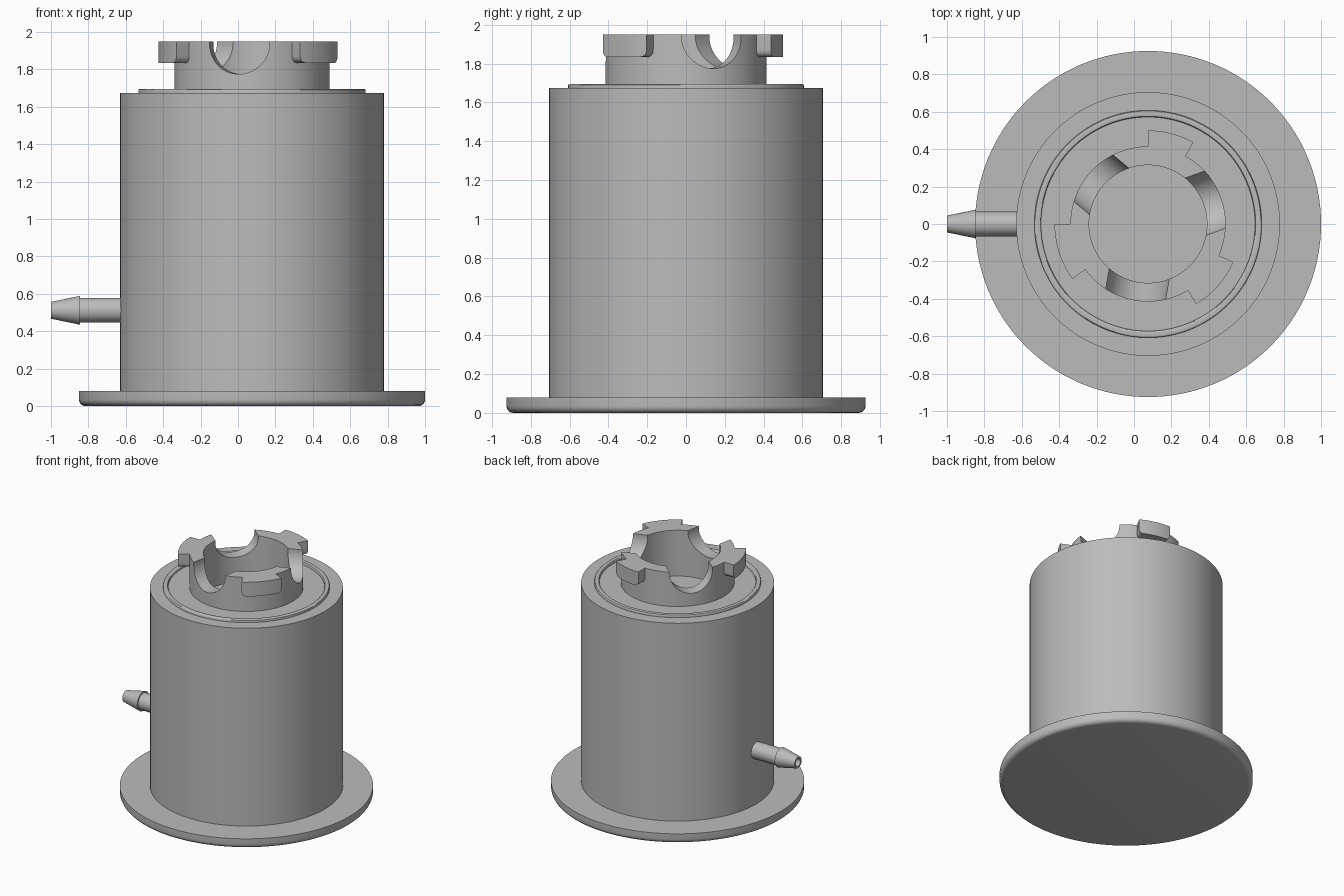
import bpy, bmesh, math
from mathutils import Vector, Matrix

cube = bpy.data.objects.get("Cube")
if cube:
    bpy.data.objects.remove(cube, do_unlink=True)

CX = 0.075          # axis of the round parts
SEGMENTS = 128

grey = bpy.data.materials.new("plain grey")
grey.use_nodes = True
grey.diffuse_color = (0.5, 0.5, 0.5, 1)
grey.node_tree.nodes["Principled BSDF"].inputs["Base Color"].default_value = (0.5, 0.5, 0.5, 1)


def finish(name, bm, location=(CX, 0, 0)):
    bmesh.ops.remove_doubles(bm, verts=bm.verts, dist=1e-5)
    bmesh.ops.recalc_face_normals(bm, faces=bm.faces)
    mesh = bpy.data.meshes.new(name)
    bm.to_mesh(mesh)
    bm.free()
    obj = bpy.data.objects.new(name, mesh)
    obj.location = location
    bpy.context.collection.objects.link(obj)
    mesh.materials.append(grey)
    return obj


def activate(obj):
    bpy.ops.object.select_all(action='DESELECT')
    obj.select_set(True)
    bpy.context.view_layer.objects.active = obj


def smooth(obj):
    activate(obj)
    bpy.ops.object.shade_smooth_by_angle(angle=math.radians(30))


def lathe(name, profile, closed=False, steps=SEGMENTS, **kw):
    """Spin a (radius, height) profile about z."""
    bm = bmesh.new()
    verts = [bm.verts.new((r, 0, z)) for r, z in profile]
    edges = [bm.edges.new(pair) for pair in zip(verts, verts[1:])]
    if closed:
        edges.append(bm.edges.new((verts[-1], verts[0])))
    bmesh.ops.spin(bm, geom=verts + edges, cent=(0, 0, 0), axis=(0, 0, 1),
                   angle=math.tau, steps=steps, use_merge=True)
    return finish(name, bm, **kw)


def arc(r, z, radius, start, end, count=5):
    angles = [math.radians(start + (end - start) * i / count) for i in range(count + 1)]
    return [(r + radius * math.cos(a), z + radius * math.sin(a)) for a in angles]


# Base flange with a rounded lower edge
smooth(lathe("base_flange", [(0, 0)] + arc(0.89, 0.035, 0.035, -90, 0) + [(0.925, 0.08), (0, 0.08)]))

# Main body with a shallow round pocket in its top
smooth(lathe("body", [(0, 0.07), (0.705, 0.07), (0.705, 1.675), (0.315, 1.675),
                      (0.315, 1.58), (0, 1.58)]))

# Raised sealing lip on the body top
smooth(lathe("sealing_lip", [(0.572, 1.67), (0.608, 1.67)] + arc(0.6, 1.687, 0.008, 0, 90, 3)
             + arc(0.58, 1.687, 0.008, 90, 180, 3), closed=True))

# Collar cut by three round notches
collar = lathe("collar", [(0.315, 1.66), (0.415, 1.66), (0.415, 1.95), (0.315, 1.95)], closed=True)
for degrees in (20, 140, 260):
    direction = Vector((math.cos(math.radians(degrees)), math.sin(math.radians(degrees)), 0))
    bm = bmesh.new()
    bmesh.ops.create_cone(bm, cap_ends=True, segments=64, radius1=0.163, radius2=0.163, depth=0.4)
    bmesh.ops.transform(bm, verts=bm.verts, matrix=direction.to_track_quat('Z', 'Y').to_matrix().to_4x4())
    cutter = finish("notch_cutter", bm, Vector((CX, 0, 1.938)) + direction * 0.37)
    cutter.hide_render = True
    cut = collar.modifiers.new("notch", 'BOOLEAN')
    cut.operation = 'DIFFERENCE'
    cut.solver = 'EXACT'
    cut.object = cutter
    activate(collar)
    bpy.ops.object.modifier_apply(modifier=cut.name)
    bpy.data.objects.remove(cutter, do_unlink=True)
smooth(collar)


# Locking tabs around the collar, rounded at their lower corners
def locking_tab(name, start, end, inner=0.4, outer=0.5, low=1.835, high=1.95, corner=0.035, columns=28):
    bm = bmesh.new()
    a, b = math.radians(start), math.radians(end)
    previous = None
    for i in range(columns + 1):
        t = a + (b - a) * (1 - math.cos(math.pi * i / columns)) / 2
        gap = corner - min(corner, outer * min(t - a, b - t))
        bottom = low + corner - math.sqrt(max(0, corner ** 2 - gap ** 2))
        ring = [bm.verts.new((r * math.cos(t), r * math.sin(t), z))
                for r, z in ((inner, bottom), (outer, bottom), (outer, high), (inner, high))]
        if previous:
            for k in range(4):
                j = (k + 1) % 4
                bm.faces.new((previous[k], previous[j], ring[j], ring[k]))
        if i in (0, columns):
            bm.faces.new(ring)
        previous = ring
    smooth(finish(name, bm))


for name, start, end in (("back_tab", 61, 90), ("right_tab", 180, 216), ("front_left_tab", 301, 336)):
    locking_tab(name, start, end)

# Hose nozzle with a barbed, hollow tip
nozzle = lathe("hose_nozzle", [(0, 0.55), (0.066, 0.55), (0.066, 0.845), (0.077, 0.845), (0.045, 1.0),
                               (0.03, 1.0), (0.03, 0.8), (0, 0.8)], steps=48, location=(0, 0, 0.512))
nozzle.data.transform(Matrix.Rotation(math.radians(-90), 4, 'Y'))
smooth(nozzle)
